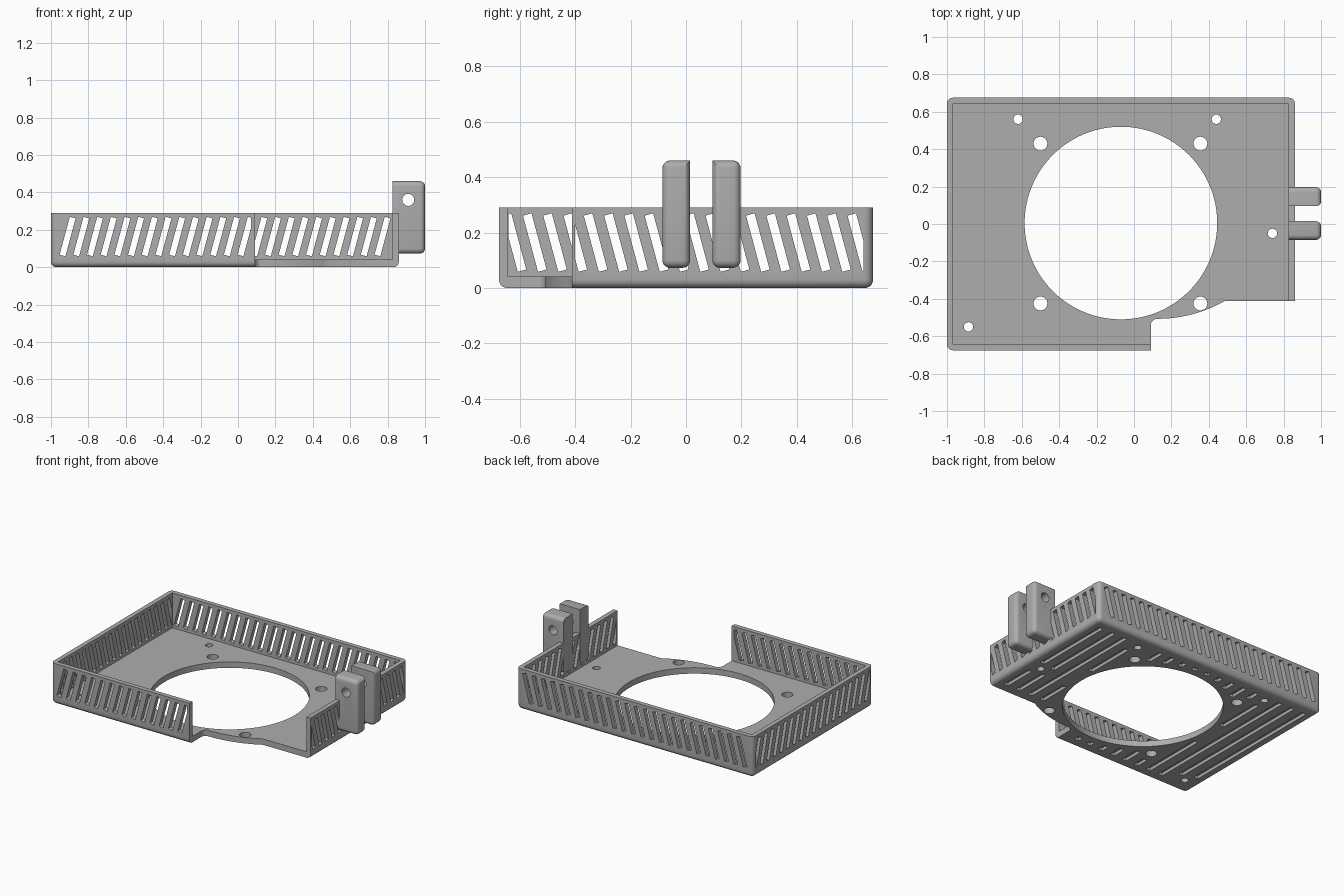
import bpy, bmesh, math

cube = bpy.data.objects.get("Cube")
if cube:
    bpy.data.objects.remove(cube, do_unlink=True)

gray = bpy.data.materials.new("plain gray")
gray.use_nodes = True
gray.diffuse_color = (0.42, 0.42, 0.42, 1)
gray.node_tree.nodes["Principled BSDF"].inputs["Base Color"].default_value = gray.diffuse_color

X0, X1, Y = -1.0, 0.86, 0.675      # tray outline
HEIGHT, FLOOR, WALL = 0.29, 0.042, 0.033
NOTCH_X, NOTCH_Y = 0.09, -0.412
FAN = (-0.07, 0.005, 0.515)
SCREWS = [(x, y, 0.037) for x in (-0.5, 0.355) for y in (-0.425, 0.43)]
PINS = [(-0.62, 0.56, 0.025), (0.44, 0.56, 0.025), (-0.885, -0.55, 0.025), (0.74, -0.05, 0.025)]


def prism(bm, pts, axis, lo, hi):
    """Extrude a 2D outline along an axis."""
    def place(u, v, w):
        return {"x": (w, u, v), "y": (u, w, v), "z": (u, v, w)}[axis]
    a = [bm.verts.new(place(u, v, lo)) for u, v in pts]
    b = [bm.verts.new(place(u, v, hi)) for u, v in pts]
    faces = [bm.faces.new(a), bm.faces.new(b[::-1])]
    n = len(pts)
    for i in range(n):
        j = (i + 1) % n
        faces.append(bm.faces.new((a[j], a[i], b[i], b[j])))
    bmesh.ops.recalc_face_normals(bm, faces=faces)


def rect(x0, x1, y0, y1):
    return [(x0, y0), (x1, y0), (x1, y1), (x0, y1)]


def circle(x, y, r, n=32):
    return [(x + r * math.cos(math.tau * i / n), y + r * math.sin(math.tau * i / n)) for i in range(n)]


def clip(pts, limit, sign):
    """Keep the side of an outline where sign * u >= sign * limit."""
    out = []
    for p, q in zip(pts, pts[1:] + pts[:1]):
        dp, dq = sign * (p[0] - limit), sign * (q[0] - limit)
        if dp >= 0:
            out.append(p)
        if dp * dq < 0:
            t = dp / (dp - dq)
            out.append((limit, p[1] + t * (q[1] - p[1])))
    return out


def finish(bm, name):
    mesh = bpy.data.meshes.new(name)
    bm.to_mesh(mesh)
    bm.free()
    obj = bpy.data.objects.new(name, mesh)
    bpy.context.collection.objects.link(obj)
    mesh.materials.append(gray)
    return obj


def carve(obj, bm):
    """Subtract the prisms in bm from an object."""
    cutter = finish(bm, "cutter")
    mod = obj.modifiers.new("carve", "BOOLEAN")
    mod.operation, mod.solver, mod.object = "DIFFERENCE", "EXACT", cutter
    dg = bpy.context.evaluated_depsgraph_get()
    mesh = bpy.data.meshes.new_from_object(obj.evaluated_get(dg))
    obj.modifiers.clear()
    obj.data = mesh
    bpy.data.objects.remove(cutter, do_unlink=True)


def smooth(obj):
    bpy.ops.object.select_all(action="DESELECT")
    obj.select_set(True)
    bpy.context.view_layer.objects.active = obj
    bpy.ops.object.shade_smooth_by_angle(angle=math.radians(32))


# Tray body with rounded corners and lower edge
bm = bmesh.new()
prism(bm, rect(X0, X1, -Y, Y), "z", 0, HEIGHT)
edges = [e for e in bm.edges if not all(v.co.z > HEIGHT / 2 for v in e.verts)]
bmesh.ops.bevel(bm, geom=edges, offset=0.03, segments=5, profile=0.5, affect="EDGES")
tray = finish(bm, "vented_tray")

# Hollow interior
bm = bmesh.new()
prism(bm, rect(X0 + WALL, X1 - WALL, -Y + WALL, Y - WALL), "z", FLOOR, 1)
carve(tray, bm)

# Open front corner with a curved floor lip
bm = bmesh.new()
outline = [(NOTCH_X, -0.9)]
for i in range(7):
    a = math.pi - i * math.pi / 12
    outline.append((NOTCH_X + 0.035 + 0.035 * math.cos(a), -0.542 + 0.035 * math.sin(a)))
for i in range(1, 13):
    a = i * math.radians(29.6) / 12
    outline.append((0.125 + 0.73 * math.sin(a), 0.223 - 0.73 * math.cos(a)))
outline += [(1.2, NOTCH_Y), (1.2, -0.9)]
prism(bm, outline, "z", -0.2, 1)
carve(tray, bm)

# Fan opening and fixing holes
bm = bmesh.new()
prism(bm, circle(*FAN, 96), "z", -0.2, 0.2)
for hole in SCREWS + PINS:
    prism(bm, circle(*hole, 24), "z", -0.2, 0.2)
carve(tray, bm)


# Slanted vent slots in the walls
def vents(bm, axis, first, count, lean, limits, depth):
    c, s = math.cos(lean), math.sin(lean)
    for k in range(count):
        mid = first + 0.0732 * k
        pts = [(mid + u * c + v * s, 0.164 - u * s + v * c) for u, v in rect(-0.016, 0.016, -0.105, 0.105)]
        pts = clip(pts, limits[0], 1)
        pts = clip(pts, limits[1], -1) if pts else pts
        if len(pts) > 2:
            prism(bm, pts, axis, *depth)


TILT = math.radians(15)
FRONT_BACK = (-0.911, 24, TILT)
SIDES = (-0.619, 18, -TILT)
for axis, row, limits, depth in (
        ("y", FRONT_BACK, (-0.96, 0.82), (0.62, 0.72)),
        ("y", FRONT_BACK, (-0.96, 0.07), (-0.72, -0.62)),
        ("x", SIDES, (-0.64, 0.64), (-1.05, -0.94)),
        ("x", SIDES, (-0.4, 0.64), (0.8, 0.9))):
    bm = bmesh.new()
    vents(bm, axis, *row, limits, depth)
    carve(tray, bm)

# Blind grooves under the floor, interrupted around every hole
bm = bmesh.new()
for k in range(18):
    x = 0.78 - 0.1 * k
    spans = [(-0.6 if x < NOTCH_X - 0.05 else -0.35, 0.6)]
    for cx, cy, r in [FAN] + SCREWS + PINS:
        reach = r + 0.05
        if abs(x - cx) < reach:
            h = math.sqrt(reach ** 2 - (x - cx) ** 2)
            spans = [s for a, b in spans for s in ((a, min(b, cy - h)), (max(a, cy + h), b)) if s[1] - s[0] > 0.02]
    for a, b in spans:
        prism(bm, rect(x - 0.0175, x + 0.0175, a, b), "z", -0.1, 0.022)
carve(tray, bm)
smooth(tray)


# Pair of rounded hinge lugs with a pin hole
def lug(name, y0, y1, inner):
    bm = bmesh.new()
    prism(bm, rect(X1 - WALL - 0.001, 1.0, y0, y1), "z", 0.073, 0.46)
    picked = []
    for e in bm.edges:
        m = (e.verts[0].co + e.verts[1].co) / 2
        at_wall = all(v.co.x < 0.9 for v in e.verts)
        inner_top = m.z > 0.45 and abs(m.y - inner) < 0.001
        if not at_wall and not inner_top:
            picked.append(e)
    bmesh.ops.bevel(bm, geom=picked, offset=0.027, segments=5, profile=0.5, affect="EDGES")
    obj = finish(bm, name)
    bm = bmesh.new()
    prism(bm, circle(0.91, 0.36, 0.032), "y", y0 - 0.1, y1 + 0.1)
    carve(obj, bm)
    smooth(obj)


lug("front_hinge_lug", -0.085, 0.015, 0.015)
lug("rear_hinge_lug", 0.095, 0.197, 0.095)
